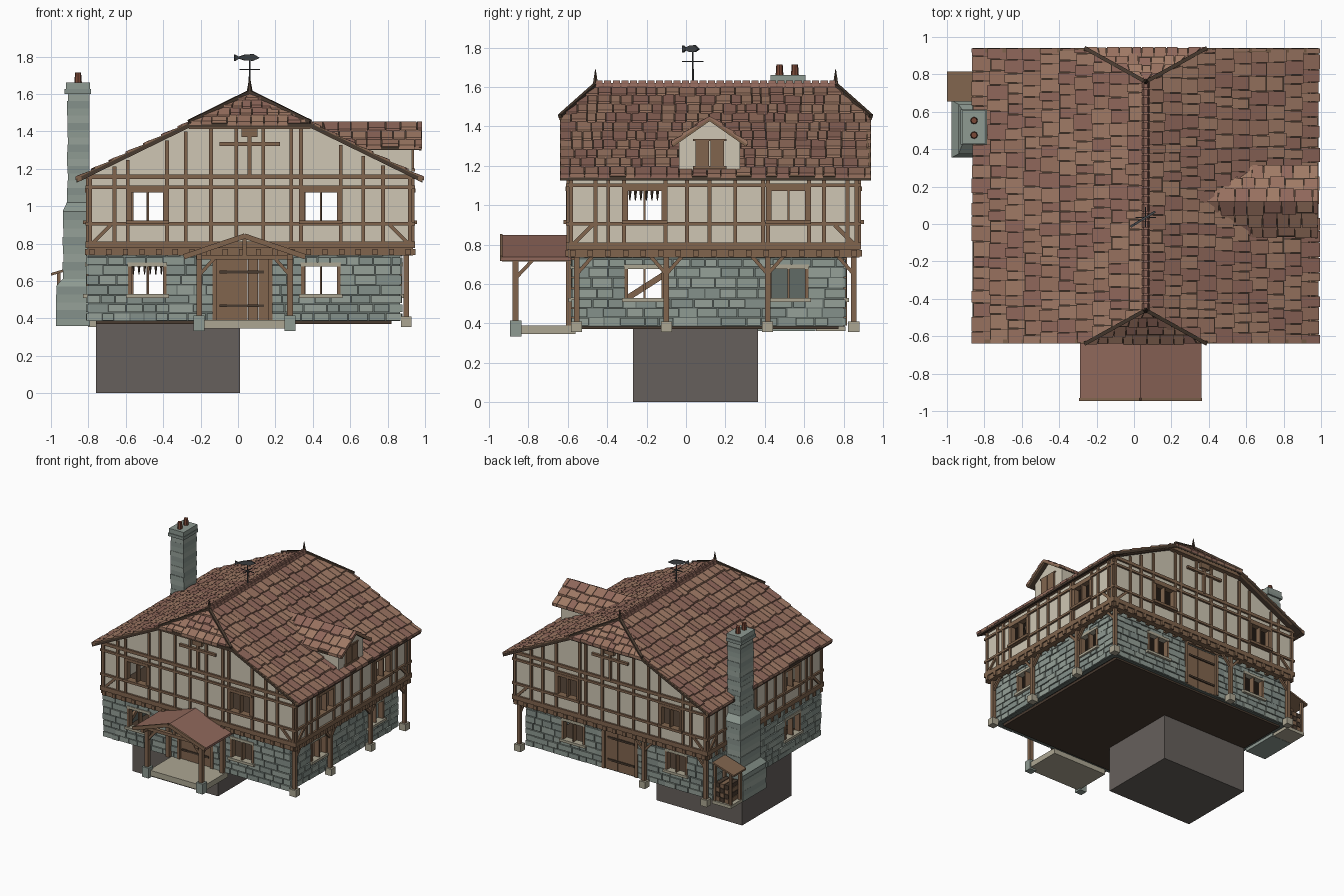
import bpy, bmesh, math, random
from mathutils import Vector as V

if "Cube" in bpy.data.objects:
    bpy.data.objects.remove(bpy.data.objects["Cube"])
random.seed(7)
R = random.uniform

def mat(name, hx):
    m = bpy.data.materials.new(name)
    m.diffuse_color = [(int(hx[i:i + 2], 16) / 255) ** 2.2 for i in (0, 2, 4)] + [1]
    m.use_nodes = True
    m.node_tree.nodes["Principled BSDF"].inputs["Base Color"].default_value = m.diffuse_color
    return m

WOOD, DARK = mat("timber", "80654F"), mat("dark_timber", "4A3D33")
CREAM, PALE = mat("plaster", "CDC5B2"), mat("pale_stone", "ABA591")
ST = [mat("stone_a", "8D9991"), mat("stone_b", "84908A"), mat("stone_c", "95A097")]
MORTAR, CELL, IRON = mat("mortar", "616A66"), mat("cellar_stone", "66605C"), mat("iron", "4A4D50")
TILE = [mat("tile_a", "96705F"), mat("tile_b", "8E675B"), mat("tile_c", "9E7965")]
CLAY = mat("clay", "7A4A3A")

class Part:
    """Collects simple solids into one named object."""
    def __init__(s, name, *mats):
        s.bm, s.name, s.mats = bmesh.new(), name, mats
    def slab(s, pts, faces, off, m=0):
        # sheet of faces given a thickness vector, closed along its border
        a = [s.bm.verts.new(p) for p in pts]
        b = [s.bm.verts.new(V(p) + V(off)) for p in pts]
        edges = {(f[i], f[(i + 1) % len(f)]) for f in faces for i in range(len(f))}
        fs = [[a[i] for i in f] for f in faces] + [[b[i] for i in reversed(f)] for f in faces]
        fs += [[a[j], a[i], b[i], b[j]] for i, j in sorted(edges) if (j, i) not in edges]
        for f in fs:
            s.bm.faces.new(f).material_index = m
    def hexa(s, p, m=0):
        v = [s.bm.verts.new(q) for q in p]
        for f in ((3, 2, 1, 0), (4, 5, 6, 7), (0, 1, 5, 4), (1, 2, 6, 5), (2, 3, 7, 6), (3, 0, 4, 7)):
            s.bm.faces.new([v[i] for i in f]).material_index = m
    def frustum(s, a, z0, b, z1, m=0):
        s.hexa([(x, y, z) for r, z in ((a, z0), (b, z1))
                for x, y in ((r[0], r[2]), (r[1], r[2]), (r[1], r[3]), (r[0], r[3]))], m)
    def box(s, x0, x1, y0, y1, z0, z1, m=0):
        s.frustum((x0, x1, y0, y1), z0, (x0, x1, y0, y1), z1, m)
    def beam(s, p, q, w, h, m=0):
        p, q = V(p), V(q)
        d = (q - p).normalized()
        a = d.cross(V((0, 0, 1)) if abs(d.z) < .99 else V((1, 0, 0))).normalized()
        b = a.cross(d) * h / 2
        a = a * w / 2
        s.hexa([e + u for e in (p, q) for u in (-a - b, a - b, a + b, b - a)], m)
    def cone(s, p, r0, r1, h, n=8, m=0):
        ring = lambda r, z: [s.bm.verts.new((p[0] + r * math.cos(t * math.tau / n), p[1] + r * math.sin(t * math.tau / n), z)) for t in range(n)]
        a, b = ring(r0, p[2]), ring(r1, p[2] + h)
        for f in [a[::-1], b] + [[a[i], a[(i + 1) % n], b[(i + 1) % n], b[i]] for i in range(n)]:
            s.bm.faces.new(f).material_index = m
    def side(s, fl, sd, u0, u1, z0, z1, d0, d1, m=0):
        # box on a wall: u along the wall, d outward from it
        p, q = at(fl, sd, u0, z0, d0), at(fl, sd, u1, z1, d1)
        (x0, x1), (y0, y1) = sorted((p[0], q[0])), sorted((p[1], q[1]))
        s.box(x0, x1, y0, y1, z0, z1, m)
    def done(s):
        bmesh.ops.recalc_face_normals(s.bm, faces=s.bm.faces)
        me = bpy.data.meshes.new(s.name)
        s.bm.to_mesh(me)
        for m in s.mats:
            me.materials.append(m)
        bpy.context.collection.objects.link(bpy.data.objects.new(s.name, me))

G, U = (-.80, .865, -.57, .80), (-.80, .93, -.595, .875)   # ground and upper plans
SIDES = ("front", "right", "back", "left")
def at(fl, sd, u, z, d):
    return {"front": (u, fl[2] - d, z), "back": (u, fl[3] + d, z),
            "right": (fl[1] + d, u, z), "left": (fl[0] - d, u, z)}[sd]
def span(fl, sd):
    return (fl[0], fl[1]) if sd in ("front", "back") else (fl[2], fl[3])
WIN = {"front": [(-.58, -.39), (.345, .54)], "back": [(-.57, -.39), (.35, .54)],
       "right": [(-.305, -.115), (.425, .615)], "left": [(-.305, -.115)]}
DOOR = (-.115, .165, .39, .74)
GW, UW = (.525, .685), (.92, 1.08)
def holes(sd, zz, door):
    return [w + zz for w in WIN[sd]] + ([DOOR] if door and sd in ("front", "back") else [])

def wall(part, fl, sd, z0, z1, hs):
    us = sorted({*span(fl, sd), *[h[i] for h in hs for i in (0, 1)]})
    zs = sorted({z0, z1, *[h[i] for h in hs for i in (2, 3)]})
    n, faces = len(zs), []
    for i in range(len(us) - 1):
        for j in range(n - 1):
            u, z = (us[i] + us[i + 1]) / 2, (zs[j] + zs[j + 1]) / 2
            if not any(h[0] < u < h[1] and h[2] < z < h[3] for h in hs):
                faces.append((i * n + j, (i + 1) * n + j, (i + 1) * n + j + 1, i * n + j + 1))
    part.slab([at(fl, sd, u, z, 0) for u in us for z in zs], faces,
              V(at(fl, sd, 0, 0, -.035)) - V(at(fl, sd, 0, 0, 0)))

# cellar and floors
p = Part("cellar", CELL); p.box(-.76, .01, -.27, .365, 0, .375); p.done()
p = Part("floors", DARK)
p.box(-.76, .82, -.53, .775, .37, .392); p.box(-.79, .92, -.585, .865, .765, .785); p.box(-.79, .92, -.585, .865, 1.14, 1.155); p.done()

# stone ground floor with separate blocks
core, blocks = Part("ground_walls", MORTAR), Part("stone_blocks", *ST)
rows = [.385, .43, .478, .525, .578, .632, .685, .728, .77]
for sd in SIDES:
    hs = holes(sd, GW, True)
    wall(core, G, sd, .385, .77, hs)
    lo, hi = span(G, sd)
    for k, (z0, z1) in enumerate(zip(rows, rows[1:])):
        cuts = sorted((h[0], h[1]) for h in hs if h[2] < (z0 + z1) / 2 < h[3])
        edges = [lo - .01] + [e for c in cuts for e in c] + [hi + .01]
        for a, b in zip(edges[::2], edges[1::2]):
            u = a
            while u < b - .001:
                w = R(.06, .13)
                e = b if b - u - w < .05 else u + w
                blocks.side(G, sd, u + .003, e - .003, z0 + .003, z1 - .003, -.005, R(.006, .014), random.randrange(3))
                u = e
core.done(); blocks.done()

# half-timbered upper floor
plaster, frame = Part("plaster_walls", CREAM), Part("timber_frame", WOOD)
STUD = {"front": [-.79, -.66, -.59, -.38, -.28, -.145, -.01, .135, .285, .337, .55, .67, .775, .92]}
STUD["back"] = STUD["front"]
STUD["right"] = [-.585, -.46, -.395, -.315, -.105, .005, .12, .25, .39, .417, .625, .70, .82, .865]
STUD["left"] = [-.585, -.46, -.395, -.315, -.105, .005, .12, .25, .39, .66, .76, .865]
for sd in SIDES:
    wall(plaster, U, sd, .775, 1.155, holes(sd, UW, False))
    lo, hi = span(U, sd)
    for u in STUD[sd]:
        frame.side(U, sd, u - .01, u + .01, .79, 1.15, -.01, .013)
    for z, h in ((.775, .035), (.897, .018), (1.092, .018), (1.145, .025)):
        frame.side(U, sd, lo - .012, hi + .012, z, z + h, -.01, .015)
    for a, b in ((lo + .02, lo + .12), (hi - .02, hi - .12)):
        frame.beam(at(U, sd, a, .80, .004), at(U, sd, b, .90, .004), .016, .02)
    frame.side(U, sd, lo, hi, .735, .775, -.035, .005)          # jetty beam
    n = int((hi - lo) / .09)
    for i in range(n + 1):                                       # joist ends
        u = lo + .02 + (hi - lo - .04) * i / n
        frame.side(U, sd, u - .014, u + .014, .74, .772, -.07, .018)

# roof geometry constants
CX, HW, ZR, SL = .0625, .925, 1.603, .493
Y0, Y1, HY, HX = -.64, .94, .18, .3245
ZH = ZR - SL * HX

# gable walls, studs, cross and verge boards
for sd, ye in (("front", Y0 + .012), ("back", Y1 - .012)):
    top = .325
    prof = [(-.80, 1.15), (.93, 1.15), (.93, 1.16), (CX + top, ZH - .025), (CX - top, ZH - .025), (-.80, 1.16)]
    plaster.slab([at(U, sd, x, z, 0) for x, z in prof], [range(6)], V(at(U, sd, 0, 0, -.035)) - V(at(U, sd, 0, 0, 0)))
    for u in STUD[sd][1:-1]:
        frame.side(U, sd, u - .01, u + .01, 1.16, min(ZR - SL * abs(u - CX) - .035, ZH - .01), -.01, .013)
    frame.side(U, sd, .052, .073, 1.16, 1.43, 0, .018)
    frame.side(U, sd, -.10, .225, 1.322, 1.342, 0, .02)
    frame.side(U, sd, .02, .105, 1.37, 1.43, 0, .025)
    frame.side(U, sd, CX - HX, CX + HX, ZH - .03, ZH - .004, 0, .04)
    for s in (-1, 1):
        frame.beam((CX + s * HW, ye, 1.14), (CX + s * HX, ye, ZH - .01), .022, .026)
for s in (-1, 1):
    frame.box(CX + s * .91 - .01, CX + s * .91 + .01, Y0, Y1, 1.135, 1.155)
plaster.done(); frame.done()

# windows: frames, mullions, sills, half-open casements
p = Part("windows", WOOD, PALE)
for sd in SIDES:
    for fl, (z0, z1), sill in ((G, GW, 1), (U, UW, 0)):
        for a, b in WIN[sd]:
            c = (a + b) / 2
            for u0, u1 in ((a - .008, a + .01), (b - .01, b + .008), (c - .005, c + .005)):
                p.side(fl, sd, u0, u1, z0, z1, -.03, .014)
            p.side(fl, sd, a - .01, b + .01, z1 - .008, z1 + .014, -.03, .018, sill)
            p.side(fl, sd, a - .02, b + .02, z0 - .016, z0 + .004, -.03, .028, sill)
p.done()

# plank doors with frames
p = Part("doors", WOOD, DARK)
for sd in ("front", "back"):
    for i in range(5):
        p.side(G, sd, DOOR[0] + .056 * i + .001, DOOR[0] + .056 * i + .055, .39, .735, -.02, R(0, .004))
    for z in (.46, .64):
        p.side(G, sd, -.10, .14, z, z + .015, 0, .01, 1)
    for a, b in ((-.135, -.112), (.162, .185)):
        p.side(G, sd, a, b, .39, .76, -.03, .018)
    p.side(G, sd, -.135, .185, .735, .762, -.03, .02)
p.done()

# jetty posts with pads and knee braces
p = Part("jetty_posts", WOOD, PALE)
posts = [(.9, y, 0, 1) for y in (-.555, -.10, .415, .852)] + [(x, .852, 1, 0) for x in (-.22, -.775)]
for x, y, ax, ay in posts:
    p.box(x - .014, x + .014, y - .014, y + .014, .40, .75)
    p.box(x - .028, x + .028, y - .028, y + .028, .355, .41, 1)
    for s in (-1, 1):
        if -.6 < y + s * .09 * ay < .88 and x + s * .09 * ax > -.8:
            p.beam((x, y, .65), (x + s * .08 * ax, y + s * .08 * ay, .74), .018, .018)
p.done()

# main roof: half-hipped deck with staggered tiles
p = Part("roof_deck", DARK)
pts = [(CX, Y0 + HY, ZR), (CX, Y1 - HY, ZR)]
for s in (-1, 1):
    pts += [(CX + s * HX, Y0, ZH), (CX + s * HX, Y1, ZH), (CX + s * HW, Y0, ZR - SL * HW), (CX + s * HW, Y1, ZR - SL * HW)]
p.slab(pts, [(0, 2, 4, 5, 3, 1), (1, 7, 9, 8, 6, 0), (0, 6, 2), (1, 3, 7)], (0, 0, -.022)); p.done()

def tiles(part, P, dmax, n, lim, w=(.045, .085)):
    for i in range(n):
        d0, d1 = dmax * i / n, dmax * (i + 1) / n
        lo, hi = min(lim(d0)[0], lim(d1)[0]), max(lim(d0)[1], lim(d1)[1])
        a = lo
        while a < hi - .002:
            b = min(hi, a + R(*w))
            e = min(dmax + .006, d1 + R(-.006, .016))
            cl = lambda v, d: max(lim(d)[0], min(lim(d)[1], v))
            q = [(a + .002, d0), (b - .002, d0), (b - .002, e), (a + .002, e)]
            part.hexa([P(cl(u, d), d, -.006) for u, d in q] +
                      [P(cl(u, d), d, h) for (u, d), h in zip(q, (.004, .004, .015, .015))], random.randrange(3))
            a = b

p = Part("roof_tiles", *TILE)
for s in (-1, 1):
    def lim(d):
        k = HY * max(0, 1 - d / HX)
        return Y0 + k, Y1 - k
    tiles(p, lambda a, d, h: (CX + s * d, a, ZR - SL * d + h), HW, 10, lim)
    yr = Y0 + HY if s < 0 else Y1 - HY
    tiles(p, lambda a, d, h: (a, yr + s * d, ZR - (ZR - ZH) / HY * d + h), HY, 4,
          lambda d: (CX - HX * d / HY, CX + HX * d / HY))
p.done()

# ridge and hip caps, finials
p = Part("ridge_caps", TILE[1], DARK)
y = Y0 + HY
while y < Y1 - HY - .02:
    p.frustum((CX - .022, CX + .022, y, y + .036), 1.595, (CX - .009, CX + .009, y, y + .036), 1.633)
    y += .044
p.box(CX - .015, CX + .015, Y0 + HY, Y1 - HY, 1.59, 1.62)
for ye, yr in ((Y0, Y0 + HY), (Y1, Y1 - HY)):
    for s in (-1, 1):
        p.beam((CX, yr, ZR + .008), (CX + s * HX, ye, ZH + .008), .02, .02, 1)
    p.cone((CX, yr, 1.60), .018, .002, .09, 6, 1)
p.done()

# dormer
DY, DZ, DS = .12, 1.448, .70
p = Part("dormer_walls", CREAM, WOOD)
p.slab([(.93, y, z) for y, z in ((-.035, 1.165), (.275, 1.165), (.275, 1.33), (DY, 1.435), (-.035, 1.33))], [range(5)], (-.45, 0, 0))
for i in (0, 1):
    p.box(.925, .942, .048 + .076 * i, .118 + .076 * i, 1.20, 1.325, 1)
p.box(.925, .945, .035, .205, 1.185, 1.20, 1); p.box(.925, .94, .035, .205, 1.325, 1.335, 1)
p.done()
p, q = Part("dormer_tiles", *TILE), Part("dormer_deck", DARK, WOOD)
for s in (-1, 1):
    P = lambda a, d, h: (a, DY + s * d, DZ - DS * d + h)
    lim = lambda d: (CX + .295 + 1.42 * d, .985)
    tiles(p, P, .19, 3, lim, (.06, .1))
    q.slab([P(.36, 0, 0), P(.98, 0, 0), P(.98, .19, 0), P(.62, .19, 0)], [(0, 1, 2, 3)], (0, 0, -.016))
    q.beam(P(.975, 0, -.008), P(.975, .19, -.008), .014, .022, 1)
p.done(); q.done()

# front porch
PX = .035
p = Part("porch", WOOD, PALE, TILE[1], ST[0])
p.box(-.19, .30, -.87, -.56, .345, .39, 1)
for s in (-1, 1):
    x = PX + s * .243
    p.box(x - .03, x + .03, -.893, -.835, .332, .415, 3)
    p.box(x - .015, x + .015, -.88, -.85, .41, .73)
    p.box(x - .015, x + .015, -.61, -.58, .39, .73)
    p.box(x - .015, x + .015, -.935, -.58, .715, .742)
    p.beam((x, -.865, .63), (x - s * .08, -.865, .72), .018, .018)
    p.beam((x, -.865, .63), (x, -.78, .72), .018, .018)
    p.slab([(PX, -.94, .848), (PX, -.585, .848), (PX + s * .325, -.585, .737), (PX + s * .325, -.94, .737)], [(0, 1, 2, 3)], (0, 0, -.018), 2)
    p.beam((PX, -.938, .84), (PX + s * .325, -.938, .729), .014, .028)
p.box(PX - .26, PX + .26, -.88, -.85, .715, .74)
p.box(PX - .01, PX + .01, -.875, -.855, .74, .83)
p.done()

# chimney in jittered courses, shoulders and pots
p = Part("chimney", *ST, CLAY)
def courses(r, z0, z1, n):
    for i in range(n):
        a, b, c = R(0, .006), R(0, .006), R(0, .006)
        p.box(r[0] + a, r[1], r[2] + b, r[3] - c, z0 + (z1 - z0) * i / n, z0 + (z1 - z0) * (i + 1) / n, i % 3)
foot, body, stack = (-.975, -.79, .355, .66), (-.938, -.79, .375, .64), (-.915, -.793, .432, .605)
courses(foot, .36, .57, 5); p.frustum(foot, .57, body, .61)
courses(body, .61, .97, 8); p.frustum(body, .97, stack, 1.02)
courses(stack, 1.02, 1.60, 15)
p.box(-.927, -.787, .425, .612, 1.60, 1.625, 1); p.box(-.92, -.79, .43, .606, 1.625, 1.662)
for y in (.475, .553):
    p.cone((-.855, y, 1.66), .02, .016, .055, 8, 3)
p.done()

# log store beside the chimney
p = Part("log_store", WOOD, PALE, DARK)
p.box(-.97, -.80, .66, .81, .36, .385, 1)
p.slab([(-1.0, .655, .642), (-.81, .655, .70), (-.81, .815, .70), (-1.0, .815, .642)], [(0, 1, 2, 3)], (0, 0, -.014))
for y in (.675, .795):
    p.box(-.968, -.948, y - .01, y + .01, .38, .645)
    p.box(-.83, -.81, y - .01, y + .01, .38, .68)
for i in range(3):
    for j in range(4):
        p.beam((-.925 + .04 * i, .67, .405 + .038 * j), (-.925 + .04 * i, .80, .405 + .038 * j), .034, .034, (i + j) % 2 * 2)
p.done()

# weathervane
p = Part("weathervane", IRON)
vy, dx, dy = .035, math.cos(.55), math.sin(.55)
p.cone((CX, vy, 1.60), .006, .004, .19, 6)
for ax, ay in ((.055, 0), (0, .055)):
    p.beam((CX - ax, vy - ay, 1.73), (CX + ax, vy + ay, 1.73), .005, .005)
fish = [(-.095, .018), (-.07, .005), (-.03, .017), (.02, .02), (.06, 0), (.02, -.016), (-.03, -.014), (-.07, -.004), (-.095, -.018)]
p.slab([(CX + t * dx + .006 * dy, vy + t * dy - .006 * dx, 1.793 + z) for t, z in fish], [range(9)], (-.012 * dy, .012 * dx, 0)); p.done()

# interior: stair and hanging herbs
p = Part("stair", WOOD)
p.beam((-.70, -.42, .45), (-.70, .08, .77), .02, .03)
p.done()
p = Part("hanging_herbs", DARK)
for i in range(6):
    p.cone((-.56 + .03 * i, -.50, .635), .003, .009, .05, 5)
    p.cone((.86, -.285 + .028 * i, 1.025), .003, .009, .05, 5)
p.done()
